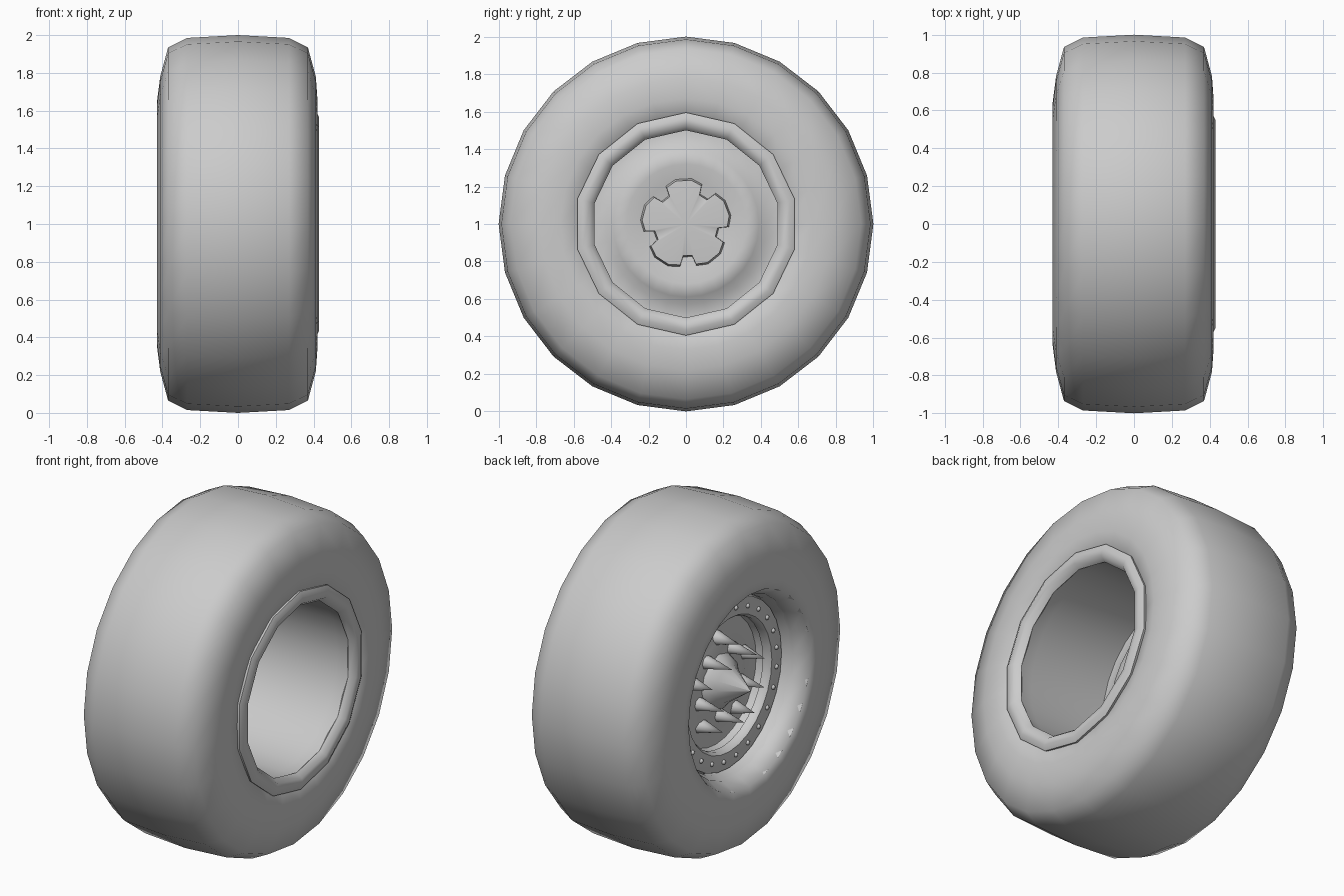
import bpy, bmesh
from math import sin, cos, pi, radians
from mathutils import Matrix, Vector

if "Cube" in bpy.data.objects:
    bpy.data.objects.remove(bpy.data.objects["Cube"])

grey = bpy.data.materials.new("plain grey")
grey.use_nodes = True
grey.diffuse_color = (0.6, 0.6, 0.6, 1)
grey.node_tree.nodes["Principled BSDF"].inputs["Base Color"].default_value = (0.6, 0.6, 0.6, 1)

AXLE = Vector((0, 0, 1))


def finish(name, bm, angle=50):
    """Turn a bmesh into a smooth-shaded object standing on the axle."""
    bmesh.ops.remove_doubles(bm, verts=bm.verts, dist=0.0005)
    bmesh.ops.recalc_face_normals(bm, faces=bm.faces)
    mesh = bpy.data.meshes.new(name)
    bm.to_mesh(mesh)
    bm.free()
    mesh.materials.append(grey)
    obj = bpy.data.objects.new(name, mesh)
    obj.location = AXLE
    bpy.context.collection.objects.link(obj)
    bpy.ops.object.select_all(action="DESELECT")
    obj.select_set(True)
    bpy.context.view_layer.objects.active = obj
    bpy.ops.object.shade_smooth_by_angle(angle=radians(angle))
    return obj


def lathe(name, profile, sides, closed=True, angle=50):
    """Spin an (x, radius) profile about the x axis."""
    bm = bmesh.new()
    rings = []
    for i in range(sides):
        a = 2 * pi * i / sides
        rings.append([bm.verts.new((x, r * sin(a), r * cos(a))) for x, r in profile])
    steps = len(profile) if closed else len(profile) - 1
    for i in range(sides):
        p, q = rings[i], rings[(i + 1) % sides]
        for j in range(steps):
            k = (j + 1) % len(profile)
            bm.faces.new((p[j], p[k], q[k], q[j]))
    return finish(name, bm, angle)


def around(bm, x, radius, angle, tilt):
    """Matrix that places a z-pointing shape around the axle, aimed along x."""
    aim = Matrix.Rotation(tilt, 4, "Y")
    return Matrix.Translation((x, radius * sin(angle), radius * cos(angle))) @ aim


# Tyre: rounded shoulders, bulging sidewalls, closed inside the bead
side = [(0.27, 0.985), (0.37, 0.935), (0.412, 0.78), (0.42, 0.67), (0.395, 0.56)]
left = [(x, r) for x, r in side]
right = [(-x, r) for x, r in reversed(side)]
right[0], right[1] = (-0.42, 0.575), (-0.43, 0.64)
lathe("tyre", [(0, 1)] + left + [(0.34, 0.53), (-0.34, 0.53)] + right, 24, angle=80)

# Rolled lip on the deep side of the rim
lathe("rim_lip", [(0.38, 0.59), (0.415, 0.595), (0.43, 0.565), (0.425, 0.525),
                  (0.39, 0.5), (0.36, 0.53)], 14, angle=60)

# Barrel: deep tube with a flared outer edge
lathe("rim_barrel", [(0.39, 0.5), (0.3, 0.515), (-0.22, 0.505), (-0.29, 0.51),
                     (-0.36, 0.55), (-0.42, 0.575), (-0.36, 0.58), (0.36, 0.53)], 28, angle=80)

# Bolted ring on the outer face
lathe("bolt_ring", [(-0.24, 0.515), (-0.285, 0.5), (-0.29, 0.48), (-0.29, 0.4),
                    (-0.27, 0.385), (-0.24, 0.385)], 28)

# Dished wheel disc, closed through the centre
lathe("wheel_disc", [(-0.2, 0.51), (-0.2, 0.43), (-0.16, 0.39), (-0.15, 0.32),
                     (-0.18, 0.24), (-0.18, 0.0), (-0.22, 0.0), (-0.22, 0.24),
                     (-0.19, 0.32), (-0.2, 0.38), (-0.25, 0.4), (-0.25, 0.51)], 28)

# Five-lobed hub plate on the deep side
bm = bmesh.new()
outer, inner = [], []
for i in range(5):
    for step, r in ((-25, 0.22), (-10, 0.235), (10, 0.235), (25, 0.22), (28, 0.17), (44, 0.17)):
        a = radians(72 * i + step - 3)
        outer.append(bm.verts.new((-0.13, r * sin(a), r * cos(a))))
        inner.append(bm.verts.new((-0.18, r * 1.04 * sin(a), r * 1.04 * cos(a))))
tip = bm.verts.new((-0.115, 0, 0))
for i in range(len(outer)):
    j = (i + 1) % len(outer)
    bm.faces.new((outer[i], outer[j], tip))
    bm.faces.new((outer[i], inner[i], inner[j], outer[j]))
finish("hub_plate", bm, 40)

# Central spike and its flared base
lathe("center_spike", [(-0.21, 0.17), (-0.25, 0.15), (-0.28, 0.11), (-0.43, 0.001)],
      12, closed=False, angle=50)

# Long spiked lug nuts around the hub
bm = bmesh.new()
for i in range(10):
    reach = 0.2 if i % 2 else 0.26
    base = -0.2
    length = 0.19 if i % 2 else 0.15
    m = around(bm, base - length / 2, reach, 2 * pi * i / 10, -pi / 2)
    bmesh.ops.create_cone(bm, cap_ends=True, segments=8, radius1=0.045, radius2=0.0,
                          depth=length, matrix=m)
finish("spike_nuts", bm, 60)

# Small round bolts in pairs of rows around the ring
bm = bmesh.new()
for i in range(24):
    m = around(bm, -0.29, 0.445, 2 * pi * (i + 0.5) / 24, 0)
    bmesh.ops.create_uvsphere(bm, u_segments=8, v_segments=6, radius=0.014, matrix=m)
finish("ring_bolts", bm, 60)
